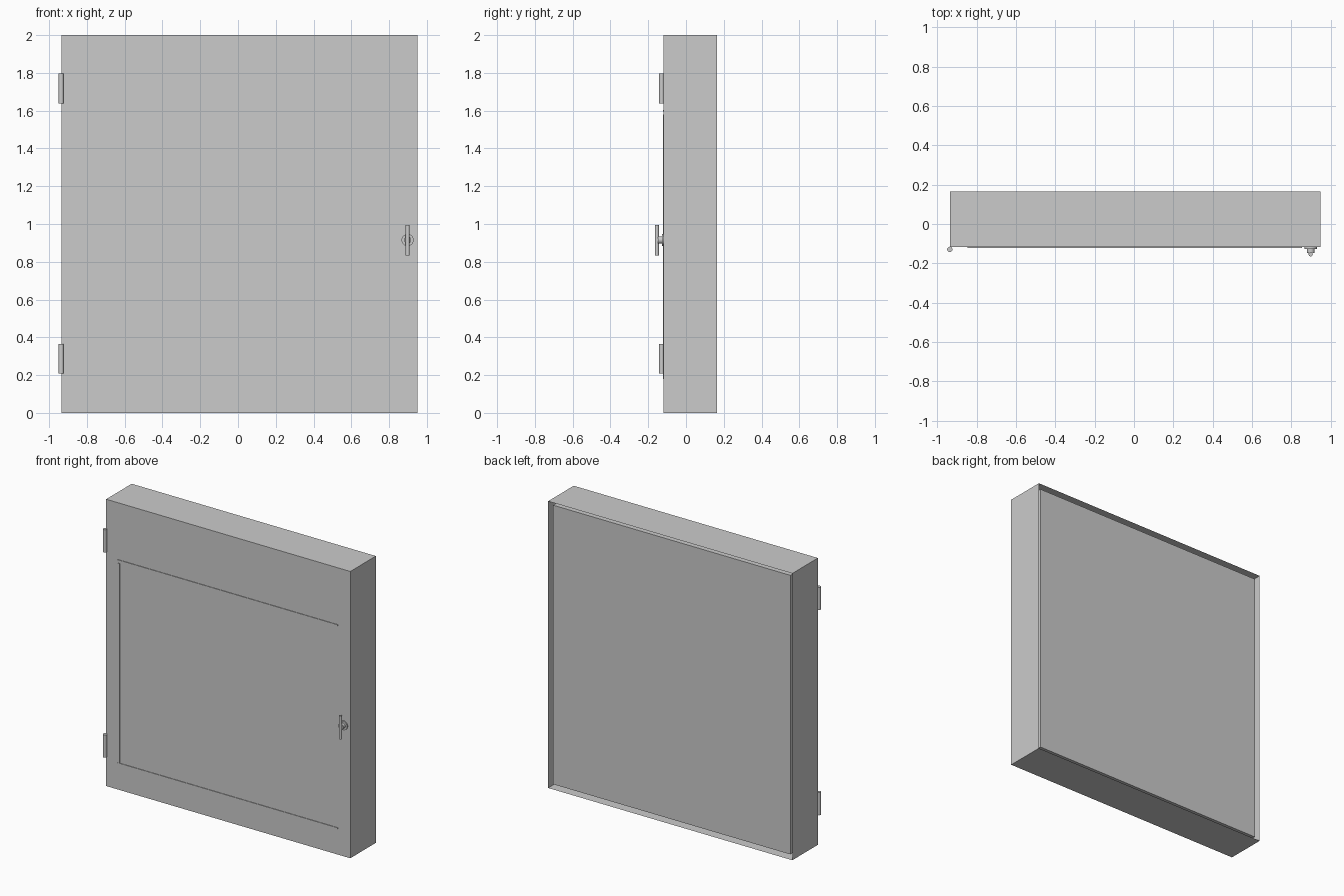
import bpy, bmesh, math
from mathutils import Vector

if "Cube" in bpy.data.objects:
    bpy.data.objects.remove(bpy.data.objects["Cube"])

grey = bpy.data.materials.new("light_grey")
grey.diffuse_color = (0.6, 0.6, 0.6, 1)
grey.use_nodes = True
grey.node_tree.nodes["Principled BSDF"].inputs["Base Color"].default_value = grey.diffuse_color


def box(name, x, y, z):
    """Box from (min, max) ranges on each axis."""
    bpy.ops.mesh.primitive_cube_add(size=1, location=[sum(r) / 2 for r in (x, y, z)])
    ob = bpy.context.object
    ob.name = name
    ob.scale = [r[1] - r[0] for r in (x, y, z)]
    bpy.ops.object.transform_apply(location=False, rotation=False, scale=True)
    ob.data.materials.append(grey)
    return ob


def rod(name, centre, radius, length, axis='Z', sides=24):
    rot = (math.pi / 2, 0, 0) if axis == 'Y' else (0, 0, 0)
    bpy.ops.mesh.primitive_cylinder_add(vertices=sides, radius=radius, depth=length,
                                        location=centre, rotation=rot)
    ob = bpy.context.object
    ob.name = name
    ob.data.materials.append(grey)
    bpy.ops.object.shade_smooth_by_angle(angle=math.radians(35))
    return ob


X0, X1, FRONT, BACK = -0.935, 0.949, -0.118, 0.164
WALL, GAP, RECESS = 0.003, 0.027, 0.017

# Thin door tray: front sheet and four side walls, open at the back
tray = box("door_tray", (X0, X1), (FRONT, BACK), (0, 2))
bm = bmesh.new()
bm.from_mesh(tray.data)
back = max(bm.faces, key=lambda f: f.calc_center_median().y)
bmesh.ops.inset_region(bm, faces=[back], thickness=WALL)
rim = list(back.verts)
bmesh.ops.translate(bm, verts=rim, vec=Vector((0, -(BACK - FRONT - WALL), 0)))
bm.to_mesh(tray.data)
bm.free()

# Thick core slab standing inside the tray with a narrow gap all round
box("door_core", (X0 + GAP, X1 - GAP), (FRONT + GAP, BACK - RECESS), (GAP, 2 - GAP))

# Fine raised trim lines on the front: top, bottom and hinge side
TRIM = (FRONT - 0.004, FRONT + 0.002)
for name, z in (("trim_top", 1.60), ("trim_bottom", 0.184)):
    box(name, (-0.845, 0.855), TRIM, (z - 0.004, z + 0.004))
box("trim_side", (-0.841, -0.829), TRIM, (0.184, 1.58))

# Hinge barrels
for name, z in (("hinge_lower", 0.287), ("hinge_upper", 1.718)):
    rod(name, (-0.936, -0.129, z), 0.0135, 0.158)

# Handle: rosette, collar, stem and vertical grip
HX, HZ = 0.898, 0.915
for name, radius, y0, y1 in (("handle_rosette", 0.032, -0.127, FRONT),
                             ("handle_collar", 0.019, -0.148, -0.127),
                             ("handle_stem", 0.010, -0.155, -0.148)):
    rod(name, (HX, (y0 + y1) / 2, HZ), radius, y1 - y0, 'Y', 32)
rod("handle_grip", (HX, -0.154, HZ), 0.0105, 0.162)
